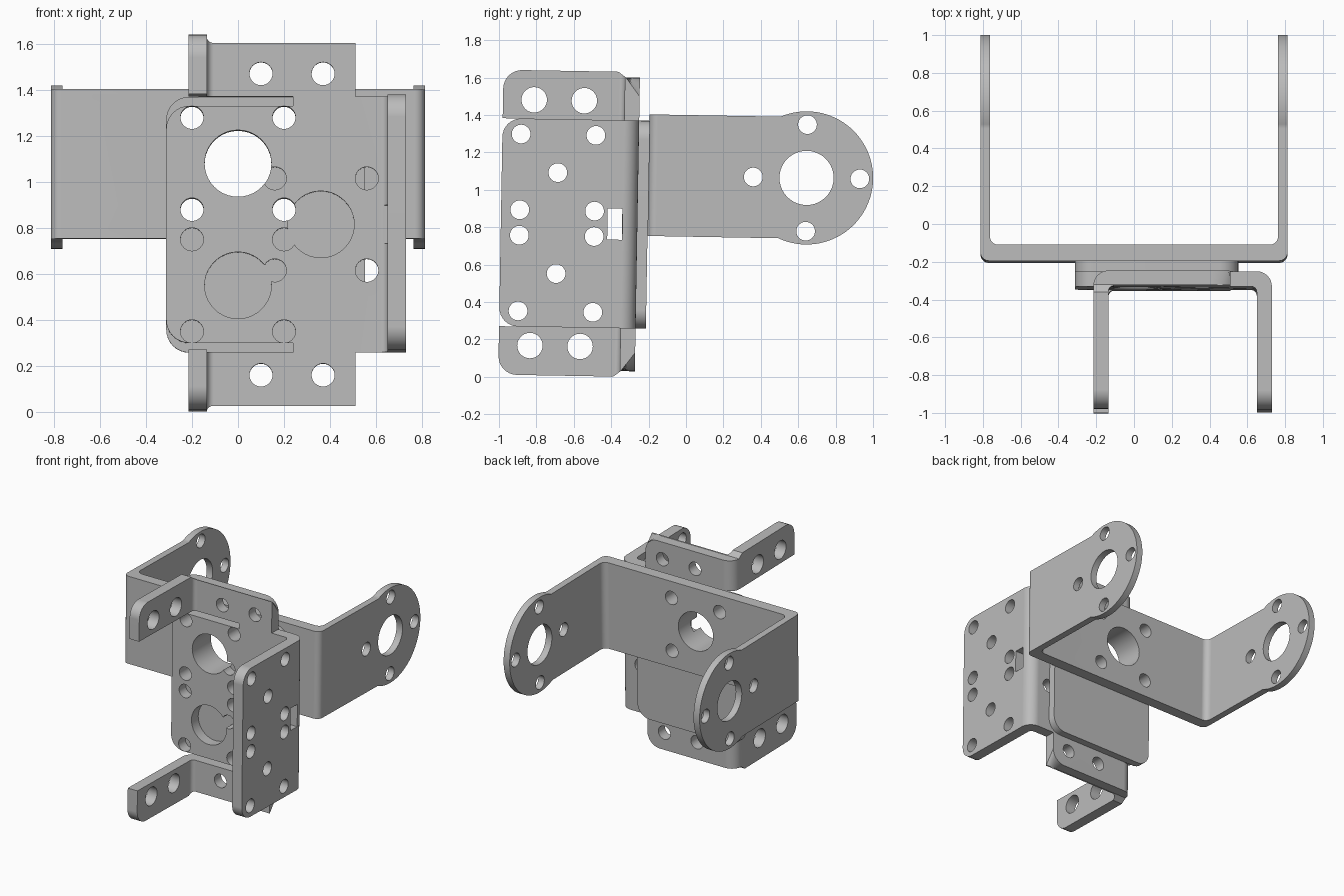
import bpy, bmesh, math
from mathutils import Matrix

if "Cube" in bpy.data.objects:
    bpy.data.objects.remove(bpy.data.objects["Cube"])

metal = bpy.data.materials.new("grey_metal")
metal.use_nodes = True
GREY = (0.5, 0.5, 0.5, 1)
metal.diffuse_color = GREY
for node in metal.node_tree.nodes:
    if node.type == 'BSDF_PRINCIPLED':
        node.inputs["Base Color"].default_value = GREY

X, Y, Z = range(3)
PLACE = Matrix.Translation((0, 0, 0.81)) @ Matrix.Rotation(math.radians(-1), 4, 'X')


def prism(name, outlines, axis, lo, hi):
    """Extrude flat outlines along one axis."""
    bm = bmesh.new()
    for pts in outlines:
        rings = []
        for t in (lo, hi):
            ring = []
            for p in pts:
                co = list(p)
                co.insert(axis, t)
                ring.append(bm.verts.new(co))
            bm.faces.new(ring)
            rings.append(ring)
        a, b = rings
        for i in range(len(a)):
            bm.faces.new((a[i - 1], a[i], b[i], b[i - 1]))
    bmesh.ops.recalc_face_normals(bm, faces=bm.faces)
    mesh = bpy.data.meshes.new(name)
    bm.to_mesh(mesh)
    bm.free()
    ob = bpy.data.objects.new(name, mesh)
    bpy.context.collection.objects.link(ob)
    return ob


def bake(ob):
    deps = bpy.context.evaluated_depsgraph_get()
    mesh = bpy.data.meshes.new_from_object(ob.evaluated_get(deps))
    ob.modifiers.clear()
    ob.data = mesh


def combine(ob, other, operation):
    mod = ob.modifiers.new("combine", 'BOOLEAN')
    mod.operation, mod.object, mod.solver = operation, other, 'EXACT'
    bake(ob)
    bpy.data.objects.remove(other)


def round_edges(ob, axis, where, radius):
    """Round the edges parallel to axis that lie at the given position."""
    bm = bmesh.new()
    bm.from_mesh(ob.data)

    def match(e):
        a, b = (v.co for v in e.verts)
        return all(abs(a[i] - b[i]) < 1e-3 for i in range(3) if i != axis) and all(
            abs(a[i] - c) < 1e-3 for i, c in where.items())

    edges = [e for e in bm.edges if match(e)]
    bmesh.ops.bevel(bm, geom=edges, offset=radius, offset_type='OFFSET', segments=8,
                    profile=0.5, affect='EDGES', clamp_overlap=False)
    bm.to_mesh(ob.data)
    bm.free()


def merge_flat(ob):
    bm = bmesh.new()
    bm.from_mesh(ob.data)
    bmesh.ops.remove_doubles(bm, verts=bm.verts, dist=1e-4)
    bmesh.ops.dissolve_limit(bm, angle_limit=math.radians(0.5), verts=bm.verts, edges=bm.edges)
    bm.to_mesh(ob.data)
    bm.free()


def arc(a, b, r, start=0.0, end=math.tau, n=40):
    return [(a + r * math.cos(start + (end - start) * i / n),
             b + r * math.sin(start + (end - start) * i / n)) for i in range(n + 1)]


def rect(a0, b0, a1, b1):
    return [(a0, b0), (a1, b0), (a1, b1), (a0, b1)]


def drill(ob, centres, r, axis, lo, hi):
    holes = [arc(a, b, r)[:-1] for a, b in centres]
    combine(ob, prism("hole_cutter", holes, axis, lo, hi), 'DIFFERENCE')


def finish(ob):
    ob.data.transform(PLACE)
    ob.data.materials.clear()
    ob.data.materials.append(metal)
    bpy.ops.object.select_all(action='DESELECT')
    ob.select_set(True)
    bpy.context.view_layer.objects.active = ob
    bpy.ops.object.shade_smooth_by_angle(angle=math.radians(30))
    mod = ob.modifiers.new("even_shading", 'WEIGHTED_NORMAL')
    mod.keep_sharp = True


BIG, SMALL, MID = 0.145, 0.05, 0.068
H = 0.556                     # half height of the main plate
FRONT, BACK = -0.34, -0.26    # main plate faces
TIP = -0.99                   # end of the forward flanges
MOUNT = 0.265                 # height of the pivot axis
mount_holes = [(x, MOUNT + d) for x in (-0.2, 0.2) for d in (-0.2, 0.2)]

# Rear fork: U-shaped strip trimmed by its round-ended side outline
W, IN, WEB0, WEB1 = 0.813, 0.763, -0.205, -0.12
fork = prism("rear_fork", [[(-W, 1.1), (-W, WEB0), (W, WEB0), (W, 1.1),
                            (IN, 1.1), (IN, WEB1), (-IN, WEB1), (-IN, 1.1)]], Z, -0.3, 0.8)
for s in (-1, 1):
    round_edges(fork, Z, {X: s * W, Y: WEB0}, 0.045)
    round_edges(fork, Z, {X: s * IN, Y: WEB1}, 0.045)
R, half = 0.356, 0.325
sweep = math.pi - math.asin(half / R)
side = [(-0.4, MOUNT - half)] + arc(0.64, MOUNT, R, -sweep, sweep, 56) + [(-0.4, MOUNT + half)]
combine(fork, prism("fork_side", [side], X, -1, 1), 'INTERSECT')
drill(fork, [(0.64, MOUNT)], BIG, X, -1, 1)
drill(fork, [(0.64 + dy, MOUNT + dz) for dy, dz in
             ((0.285, 0), (-0.285, 0), (0, 0.285), (0, -0.285))], SMALL, X, -1, 1)
drill(fork, [(0, MOUNT)], BIG, Y, -0.4, 0)
drill(fork, mount_holes, SMALL, Y, -0.4, 0)
finish(fork)

# Spacer plate between the fork and the main bracket
spacer = prism("spacer_plate", [rect(-0.312, -H, 0.552, H)], Y, BACK, WEB0)
for x in (-0.312, 0.552):
    for s in (-1, 1):
        round_edges(spacer, Y, {X: x, Z: s * H}, 0.1)
drill(spacer, [(0, MOUNT)], BIG, Y, -0.4, 0)
drill(spacer, mount_holes, SMALL, Y, -0.4, 0)
finish(spacer)

# Main bracket: plate folded forward into the tall side flange
bracket = prism("main_bracket", [[(-0.312, FRONT), (0.65, FRONT), (0.65, TIP), (0.73, TIP),
                                  (0.73, BACK), (-0.312, BACK)]], Z, -H, H)
round_edges(bracket, Z, {X: 0.65, Y: FRONT}, 0.03)
round_edges(bracket, Z, {X: 0.73, Y: BACK}, 0.08)
slots = [rect(-0.4, 0.515, 0.24, 0.7), rect(-0.4, -0.7, 0.24, -0.515)]
combine(bracket, prism("slot_cutter", slots, Y, -0.5, 0), 'DIFFERENCE')
for s in (-1, 1):
    round_edges(bracket, X, {Y: TIP, Z: s * H}, 0.1)
    round_edges(bracket, Y, {X: -0.312, Z: s * 0.515}, 0.1)

# Upper and lower tabs, each folded forward into a short arm
for s in (1, -1):
    tab = prism("tab", [[(0.51, FRONT), (-0.135, FRONT), (-0.135, TIP), (-0.215, TIP),
                         (-0.215, BACK), (0.51, BACK)]], Z, -1, 1)
    round_edges(tab, Z, {X: -0.135, Y: FRONT}, 0.03)
    round_edges(tab, Z, {X: -0.215, Y: BACK}, 0.08)
    outline = [(-1.1, H), (0, H), (0, 0.785), (-0.335, 0.785), (-0.375, 0.815), (-1.1, 0.815)]
    cutter = prism("tab_side", [[(y, s * z) for y, z in outline]], X, -1, 1)
    combine(tab, cutter, 'INTERSECT')
    round_edges(tab, X, {Y: TIP, Z: s * 0.815}, 0.1)
    round_edges(tab, Y, {X: 0.51, Z: s * 0.785}, 0.1)
    combine(bracket, tab, 'UNION')
merge_flat(bracket)

# Holes in the main plate, tabs, arms and flange
drill(bracket, [(0, MOUNT), (0, -MOUNT), (0.36, 0)], BIG, Y, -0.5, 0)
plate = [(x, z) for x in (-0.2, 0.2) for z in (0.465, 0.065, -0.065, -0.465)]
plate += [(x, z) for x in (0.16, 0.56) for z in (-0.2, 0.2)]
plate += [(x, z) for x in (0.1, 0.37) for z in (-0.655, 0.655)]
# touching neighbours are drilled in separate passes
drill(bracket, plate[::2], SMALL, Y, -0.5, 0)
drill(bracket, plate[1::2], SMALL, Y, -0.5, 0)
drill(bracket, [(y, z) for y in (-0.823, -0.555) for z in (-0.657, 0.657)], MID, X, -0.4, 0)
flange = [(y, z) for y in (-0.89, -0.49) for z in (0.473, 0.068, -0.068, -0.473)]
drill(bracket, flange + [(-0.69, 0.27), (-0.69, -0.27)], SMALL, X, 0.55, 0.9)
window = prism("window_cutter", [rect(-0.42, -0.083, -0.34, 0.083)], X, 0.63, 0.9)
combine(bracket, window, 'DIFFERENCE')
finish(bracket)
